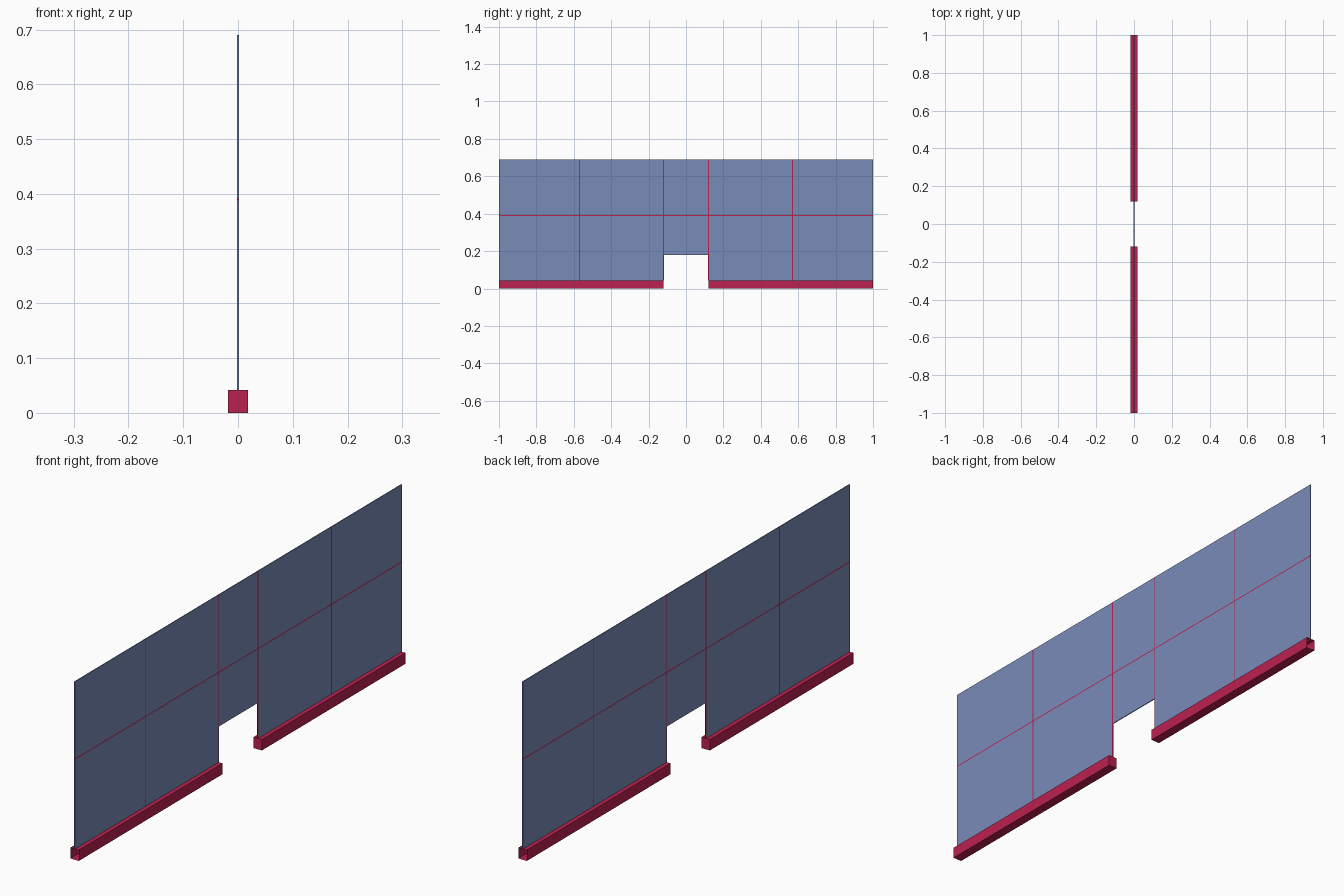
import bpy
import bmesh

if "Cube" in bpy.data.objects:
    bpy.data.objects.remove(bpy.data.objects["Cube"])

T = 0.0034          # panel thickness
GAP = 0.004         # joint width
BASE_H, BASE_W = 0.042, 0.036
TOP, JOINT_Z, OPENING_Z = 0.69, 0.39, 0.18
YS = [-1.0, -0.57, -0.12, 0.12, 0.57, 1.0]


def material(name, color):
    m = bpy.data.materials.new(name)
    m.diffuse_color = color
    m.use_nodes = True
    m.node_tree.nodes["Principled BSDF"].inputs["Base Color"].default_value = m.diffuse_color
    return m


blue = material("panel_blue", (0.19, 0.26, 0.48, 1))
red = material("trim_red", (0.5, 0.015, 0.08, 1))


def box(name, x, y, z, mat, open_end=0):
    """Box from (min, max) ranges; open_end removes the cap facing -y or +y."""
    bm = bmesh.new()
    bmesh.ops.create_cube(bm, size=1)
    for v in bm.verts:
        v.co = [r[0] if c < 0 else r[1] for c, r in zip(v.co, (x, y, z))]
    bm.normal_update()
    if open_end:
        caps = [f for f in bm.faces if f.normal.y * open_end > 0.9]
        bmesh.ops.delete(bm, geom=caps, context='FACES_ONLY')
    me = bpy.data.meshes.new(name)
    bm.to_mesh(me)
    bm.free()
    ob = bpy.data.objects.new(name, me)
    bpy.context.collection.objects.link(ob)
    me.materials.append(mat)
    return ob


X = (-T / 2, T / 2)
h = GAP / 2

# Panels: five bays, two rows, with the middle bay stopping above the opening
for i in range(5):
    y0 = YS[i] + (h if i > 0 else 0)
    y1 = YS[i + 1] - (h if i < 4 else 0)
    bottom = OPENING_Z if i == 2 else BASE_H
    box(f"lower_panel_{i + 1}", X, (y0, y1), (bottom, JOINT_Z - h), blue)
    box(f"upper_panel_{i + 1}", X, (y0, y1), (JOINT_Z + h, TOP), blue)
    box(f"horizontal_joint_{i + 1}", X, (y0, y1), (JOINT_Z - h, JOINT_Z + h), red)

# Vertical joints between bays
for i, y in enumerate(YS[1:5]):
    box(f"vertical_joint_{i + 1}", X, (y - h, y + h), (BASE_H, TOP), red)

# Floor channels on either side of the opening, open at the outer ends
for side, y in ((-1, (-1.0, -0.12)), (1, (0.12, 1.0))):
    box("base_channel", (-BASE_W / 2, BASE_W / 2), y, (0, BASE_H), red, side)
